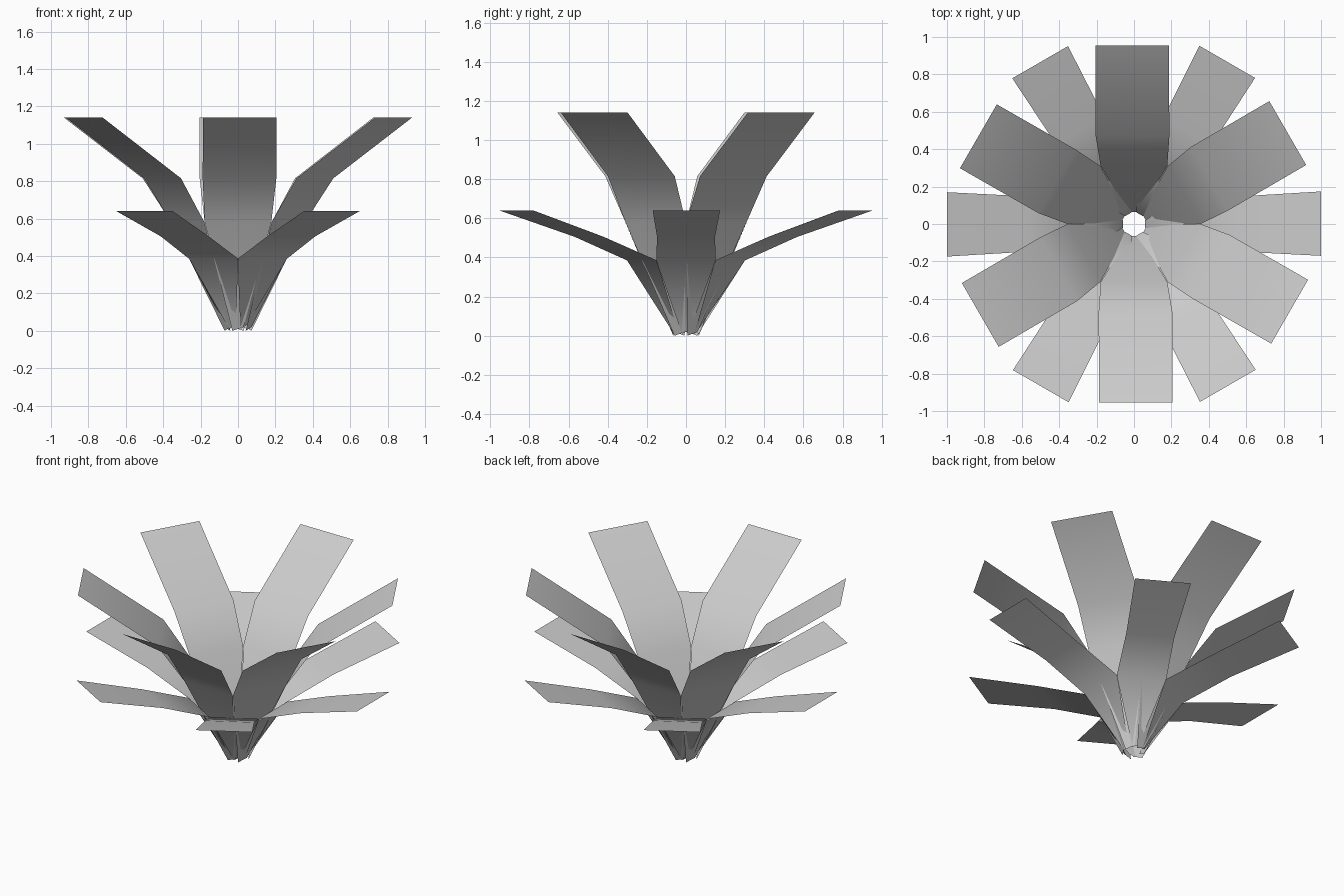
import bpy
from math import cos, sin, radians

cube = bpy.data.objects.get("Cube")
if cube:
    bpy.data.objects.remove(cube, do_unlink=True)

grey = bpy.data.materials.new("pale_grey")
grey.use_nodes = True
colour = (0.6, 0.6, 0.6, 1)
grey.diffuse_color = colour
grey.node_tree.nodes["Principled BSDF"].inputs["Base Color"].default_value = colour


def leaf(name, angle, profile):
    """Bent strip; profile rows are radius, height, half width, sideways shift."""
    c, s = cos(radians(angle)), sin(radians(angle))
    verts, faces = [], []
    for i, (r, z, w, shift) in enumerate(profile):
        for side in (-1, 1):
            t = shift + side * w
            # slanted cut at the stem end
            lift = 0.02 if i == 0 and side > 0 else 0
            verts.append((r * c - t * s, r * s + t * c, z + lift))
    for i in range(len(profile) - 1):
        a = 2 * i
        faces.append((a, a + 2, a + 3, a + 1))
    mesh = bpy.data.meshes.new(name)
    mesh.from_pydata(verts, [], faces)
    mesh.materials.append(grey)
    mesh.shade_smooth()
    obj = bpy.data.objects.new(name, mesh)
    bpy.context.collection.objects.link(obj)


# Tall inner leaves and low spreading outer leaves, from stem to tip
upper = [(0.065, 0, 0.03, 0), (0.31, 0.58, 0.178, 0),
         (0.47, 0.815, 0.197, 0.008), (0.955, 1.14, 0.197, 0.01)]
lower = [(0.06, 0.01, 0.02, 0), (0.26, 0.385, 0.152, 0),
         (0.57, 0.505, 0.148, 0), (1.0, 0.64, 0.172, 0.002)]

for k in range(6):
    leaf(f"upper_leaf_{k + 1}", 30 + 60 * k, upper)
    leaf(f"lower_leaf_{k + 1}", 60 * k, lower)
